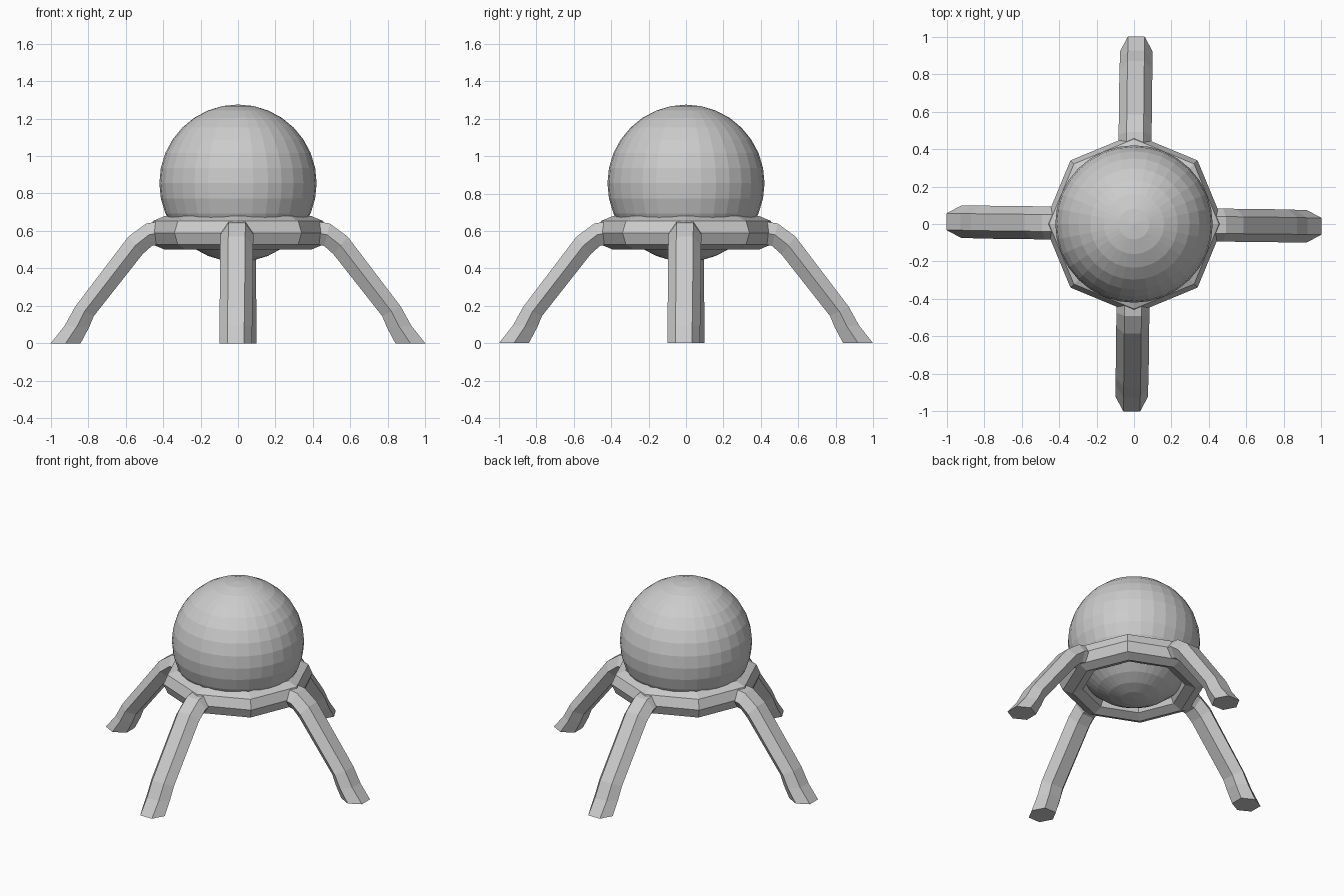
import bpy, bmesh, math
from mathutils import Matrix

if "Cube" in bpy.data.objects:
    bpy.data.objects.remove(bpy.data.objects["Cube"])


def make_object(name, bm):
    bmesh.ops.recalc_face_normals(bm, faces=bm.faces)
    mesh = bpy.data.meshes.new(name)
    bm.to_mesh(mesh)
    bm.free()
    ob = bpy.data.objects.new(name, mesh)
    bpy.context.collection.objects.link(ob)
    return ob


def bridge(bm, a, b):
    n = len(a)
    for i in range(n):
        j = (i + 1) % n
        bm.faces.new((a[i], a[j], b[j], b[i]))


# Sphere body
bm = bmesh.new()
bmesh.ops.create_uvsphere(bm, u_segments=32, v_segments=16, radius=0.42,
                          matrix=Matrix.Translation((0, 0, 0.855)))
make_object("sphere_body", bm)

# Eight-sided support ring
bm = bmesh.new()
loops = []
for i in range(8):
    a = i * math.pi / 4
    loop = []
    for k in range(8):
        t = k * math.pi / 4
        r = 0.39 + 0.09 * math.cos(t)
        loop.append(bm.verts.new((r * math.cos(a), r * math.sin(a),
                                  0.59 + 0.09 * math.sin(t))))
    loops.append(loop)
for i in range(8):
    bridge(bm, loops[i], loops[(i + 1) % 8])
make_object("support_ring", bm)

# Leg side profile: outer x, outer z, inner x, inner z, sideways shift
STATIONS = [
    (0.42, 0.650, 0.41, 0.530, -0.005),
    (0.49, 0.640, 0.46, 0.520, -0.005),
    (0.585, 0.570, 0.51, 0.475, -0.007),
    (0.87, 0.195, 0.77, 0.145, -0.010),
    (0.925, 0.095, 0.795, 0.085, -0.012),
    (1.00, 0.000, 0.84, 0.000, -0.012),
]


def make_leg(name, angle):
    bm = bmesh.new()
    prev = None
    for ox, oz, ix, iz, s in STATIONS:
        mx, mz = (ox + ix) / 2, (oz + iz) / 2
        pts = [(ox, s - 0.045, oz), (ox, s + 0.045, oz), (mx, s + 0.088, mz),
               (ix, s + 0.045, iz), (ix, s - 0.045, iz), (mx, s - 0.088, mz)]
        loop = [bm.verts.new(p) for p in pts]
        if prev:
            bridge(bm, prev, loop)
        else:
            bm.faces.new(loop)
        prev = loop
    bm.faces.new(prev)
    bm.transform(Matrix.Rotation(angle, 4, 'Z'))
    make_object(name, bm)


# Four splayed legs
for i, side in enumerate(("right", "back", "left", "front")):
    make_leg(side + "_leg", i * math.pi / 2)
